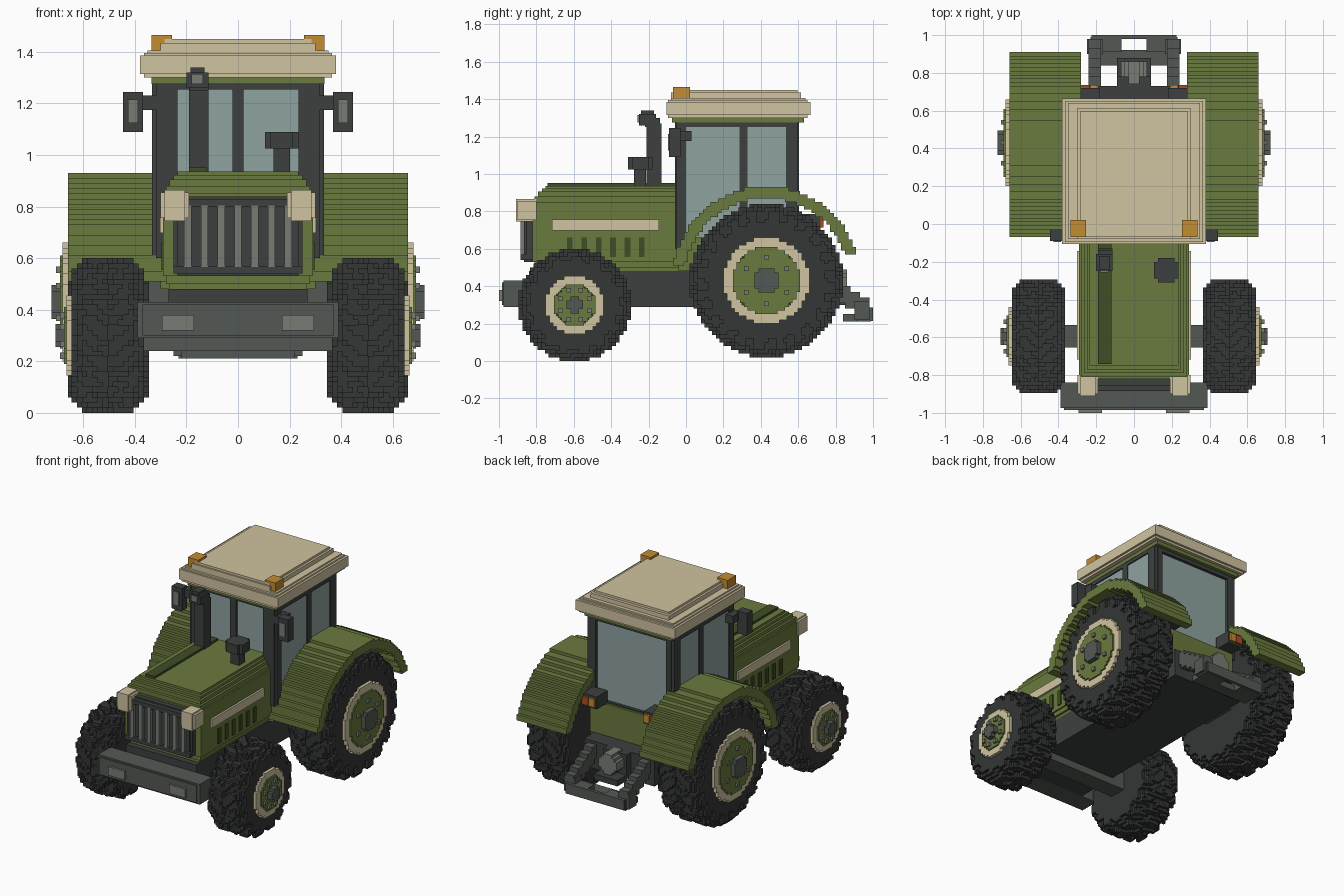
import bpy
from math import atan2, hypot, pi, cos, sin

if "Cube" in bpy.data.objects:
    bpy.data.objects.remove(bpy.data.objects["Cube"])


def lin(h):
    v = [int(h[i:i + 2], 16) / 255 for i in (0, 2, 4)]
    return [(c / 12.92 if c < .04 else ((c + .055) / 1.055) ** 2.4) for c in v] + [1]


MATS = {}
for key, h in dict(green="6a7a3e", deep_green="3f4d26", cream="d0c4a0", dark="3c403f", rubber="343735",
                   grey="545854", light="777c74", glass="8fa3a0", amber="c48c32", red="b04a24").items():
    MATS[key] = bpy.data.materials.new(key)
    MATS[key].diffuse_color = lin(h)


def finish(name, verts, faces, mat, mirror):
    me = bpy.data.meshes.new(name)
    me.from_pydata(verts, [], faces)
    me.materials.append(MATS[mat])
    ob = bpy.data.objects.new(name, me)
    bpy.context.collection.objects.link(ob)
    if mirror:
        ob.modifiers.new("mirror", 'MIRROR').use_mirror_merge = False
    return ob


# Six sides of a cell: neighbour direction and corner loop
SIDES = [((1, 0, 0), ((1, 0, 0), (1, 1, 0), (1, 1, 1), (1, 0, 1))),
         ((-1, 0, 0), ((0, 0, 0), (0, 0, 1), (0, 1, 1), (0, 1, 0))),
         ((0, 1, 0), ((0, 1, 0), (0, 1, 1), (1, 1, 1), (1, 1, 0))),
         ((0, -1, 0), ((0, 0, 0), (1, 0, 0), (1, 0, 1), (0, 0, 1))),
         ((0, 0, 1), ((0, 0, 1), (1, 0, 1), (1, 1, 1), (0, 1, 1))),
         ((0, 0, -1), ((0, 0, 0), (0, 1, 0), (1, 1, 0), (1, 0, 0)))]


def voxels(name, inside, lo, hi, counts, mat, mirror=False):
    """Fill a grid with cells where inside(x, y, z) holds and keep the outer faces."""
    st = [(hi[i] - lo[i]) / counts[i] for i in range(3)]
    cells = {(i, j, k) for i in range(counts[0]) for j in range(counts[1]) for k in range(counts[2])
             if inside(lo[0] + (i + .5) * st[0], lo[1] + (j + .5) * st[1], lo[2] + (k + .5) * st[2])}
    index, faces = {}, []
    for c in sorted(cells):
        for d, loop in SIDES:
            if (c[0] + d[0], c[1] + d[1], c[2] + d[2]) not in cells:
                faces.append([index.setdefault((c[0] + p[0], c[1] + p[1], c[2] + p[2]), len(index)) for p in loop])
    verts = [[lo[a] + v[a] * st[a] for a in range(3)] for v in index]
    return finish(name, verts, faces, mat, mirror)


def boxes(name, mat, *items, mirror=False):
    """Each item is x0, x1, y0, y1, z0, z1."""
    verts, faces = [], []
    for b in items:
        for _, loop in SIDES:
            n = len(verts)
            verts += [(b[p[0]], b[2 + p[1]], b[4 + p[2]]) for p in loop]
            faces.append((n, n + 1, n + 2, n + 3))
    return finish(name, verts, faces, mat, mirror)


def disc(name, mat, x0, x1, cy, cz, r, r_in=0):
    n = round(r * 2 / .02)
    voxels(name, lambda x, y, z: r_in <= hypot(y - cy, z - cz) < r,
           (x0, cy - r, cz - r), (x1, cy + r, cz + r), (1, n, n), mat, True)


def wheel(pre, cy, cz, R, x0, x1, rim, rim_in, hub, bolt_r, bolts, lugs, bolt_mat):
    mid, half = (x0 + x1) / 2, (x1 - x0) / 2

    def tyre(x, y, z):
        t = abs(x - mid) / half
        r, a = hypot(y - cy, z - cz), atan2(z - cz, y - cy)
        shoulder = .05 * max(0, (t - .6) / .4) ** 2
        side = x - mid > 0
        lug = (lugs * a / (2 * pi) + .9 * t + (.5 if side else 0) + .25) % 1 < .55
        if t > .92 and x > mid and r > rim + .09 and not lug:
            return False
        return r < R - shoulder - (0 if lug else .026)
    n = round(R * 2 / .02)
    voxels(pre + "_tyre", tyre, (x0, cy - R, cz - R), (x1, cy + R, cz + R),
           (round((x1 - x0) / .02), n, n), "rubber", True)
    disc(pre + "_rim", "cream", x1 - .02, x1 + .02, cy, cz, rim, rim_in - .01)
    disc(pre + "_wheel_disc", "green", x1 - .02, x1 + .03, cy, cz, rim_in)
    disc(pre + "_hub", "grey", x1, x1 + .063, cy, cz, hub)
    b = .012
    boxes(pre + "_bolts", bolt_mat, *[
        (x1, x1 + .045, cy + bolt_r * cos(a) - b, cy + bolt_r * cos(a) + b,
         cz + bolt_r * sin(a) - b, cz + bolt_r * sin(a) + b)
        for a in [2 * pi * (i + .5) / bolts for i in range(bolts)]], mirror=True)


# Wheels
wheel("rear", .43, .43, .41, .345, .66, .23, .18, .065, .125, 6, 20, "light")
wheel("front", -.595, .30, .30, .365, .645, .155, .11, .045, .085, 8, 15, "light")

# Rear fenders: stepped arches
voxels("fender", lambda x, y, z: .44 < hypot(y - .43, z - .43) < .503 and z > (.56 if y > .43 else .5),
       (.28, -.07, .49), (.66, .93, .93), (1, 50, 22), "green", True)

# Chassis, axles and bumper
boxes("chassis", "dark", (-.27, .27, -.84, .73, .29, .48))
boxes("front_axle", "grey", (-.38, .38, -.655, -.535, .24, .36))
boxes("rear_axle", "grey", (-.36, .36, .31, .55, .34, .52), (-.36, .36, .36, .5, .52, .54))
boxes("bumper", "grey", (-.39, .39, -.975, -.84, .29, .43), (-.37, .37, -.985, -.975, .3, .42))
boxes("bumper_lamp", "light", (.17, .295, -1, -.97, .32, .38), mirror=True)

# Hood: stack of stepped slabs
boxes("hood", "green", *[(-w, w, y, -.02, a, b) for w, y, a, b in (
    (.265, -.80, .48, .50), (.28, -.81, .50, .53), (.29, -.82, .53, .85), (.28, -.81, .85, .88),
    (.265, -.79, .88, .905), (.25, -.77, .905, .922), (.235, -.75, .922, .937))])
boxes("hood_strip", "deep_green", (-.19, -.12, -.74, -.05, .93, .952))
boxes("hood_side_stripe", "cream", (.28, .303, -.717, -.144, .698, .757), mirror=True)
boxes("hood_vents", "deep_green",
      *[(.28, .297, -.636 + i * .077, -.606 + i * .077, .555, .66) for i in range(6)], mirror=True)

# Grille and headlights
boxes("grille", "dark", (-.25, .25, -.855, -.80, .54, .84), (-.235, .235, -.865, -.80, .53, .83))
boxes("grille_bars", "light", *[(i * .065 - .014, i * .065 + .014, -.885, -.85, .565, .805) for i in range(-3, 4)])
boxes("grille_sill", "dark", (-.25, .25, -.885, -.84, .54, .57), (-.25, .25, -.885, -.84, .8, .83))
boxes("headlight", "cream", (.19, .3, -.9, -.8, .755, .855), (.205, .285, -.91, -.8, .745, .865), mirror=True)

# Exhaust stack
boxes("exhaust", "dark", (-.19, -.115, -.21, -.13, .93, 1.27), (-.19, -.115, -.22, -.14, 1.25, 1.3),
      (-.2, -.115, -.25, -.16, 1.26, 1.32), (-.185, -.13, -.24, -.17, 1.26, 1.34))
boxes("exhaust_outlet", "light", (-.18, -.135, -.258, -.24, 1.275, 1.315))

# Air intake
for part, r, a, b in (("stem", .032, .92, 1.03), ("cap", .065, 1.025, 1.09)):
    n = round(r * 2 / .02)
    voxels("intake_" + part, lambda x, y, z: hypot(x - .17, y + .245) < r,
           (.17 - r, -.245 - r, a), (.17 + r, -.245 + r, b), (n, n, 1), "dark")

# Cab
boxes("cab_body", "green", (-.3, .3, -.04, .62, .48, .70))
boxes("cab_glass", "glass", (-.3, .3, -.035, .585, .68, 1.28))
boxes("cab_side_window", "glass", (.29, .325, .0, .57, .66, 1.25), mirror=True)
boxes("cab_pillars", "dark", (.235, .318, -.06, .0, .6, 1.28), (.29, .333, -.05, .0, .6, 1.28),
      (.29, .333, .285, .33, .68, 1.28), (.29, .333, .535, .6, .68, 1.28), (.27, .31, .56, .605, .7, 1.28),
      (.29, .333, .0, .56, 1.25, 1.28), mirror=True)
boxes("cab_centre_post", "dark", (-.022, .022, -.055, -.02, .92, 1.28))
boxes("cab_front_header", "dark", (-.3, .3, -.055, -.02, 1.255, 1.28))
boxes("cab_rear_frame", "dark", (-.3, .3, .57, .605, 1.25, 1.28), (-.3, .3, .57, .605, .69, .71))
boxes("roof_trim", "green", (-.335, .335, -.075, .63, 1.275, 1.305))

# Roof and beacons
boxes("roof", "cream", (-.365, .365, -.095, .65, 1.3, 1.395), (-.38, .38, -.105, .665, 1.315, 1.385),
      (-.35, .35, -.08, .64, 1.39, 1.405))
boxes("roof_cap", "cream", (-.3, .3, -.08, .615, 1.40, 1.435), (-.285, .285, -.07, .595, 1.43, 1.45))
boxes("beacon", "amber", (.255, .335, -.07, .022, 1.39, 1.465), mirror=True)

# Mirrors
boxes("mirror_housing", "dark", (.368, .445, -.09, -.03, 1.09, 1.245), mirror=True)
boxes("mirror_arm", "dark", (.31, .38, -.06, .03, 1.175, 1.23), mirror=True)
boxes("mirror_face", "light", (.387, .427, -.096, -.08, 1.125, 1.215), mirror=True)

# Tail lights
boxes("tail_light_housing", "dark", (.18, .29, .6, .72, .7, .785), mirror=True)
boxes("tail_light_amber", "amber", (.19, .232, .71, .735, .715, .77), mirror=True)
boxes("tail_light_red", "red", (.235, .285, .71, .735, .715, .77), mirror=True)

# Rear hitch: arms stepping down, crossbar and power take-off
boxes("hitch_arm", "grey", *[(.175, .24, .70 + i * .05, .78 + i * .05, .37 - i * .03, .46 - i * .03)
                             for i in range(5)], (.165, .25, .9, .98, .22, .32), mirror=True)
boxes("hitch_crossbar", "grey", (-.22, .22, .84, .92, .21, .25), (-.225, .225, .98, 1, .215, .285))
boxes("hitch_side_bar", "grey", (.065, .23, .91, .99, .21, .285), mirror=True)
boxes("pto_housing", "dark", (-.09, .09, .72, .78, .31, .48), (-.09, .09, .77, .88, .3, .34))
voxels("pto_shaft", lambda x, y, z: hypot(x, z - .42) < .07,
       (-.07, .74, .35), (.07, .86, .49), (7, 1, 7), "light")

for m in bpy.data.materials:
    if m.users and not m.is_grease_pencil:
        m.use_nodes = True
        m.node_tree.nodes["Principled BSDF"].inputs["Base Color"].default_value = m.diffuse_color
